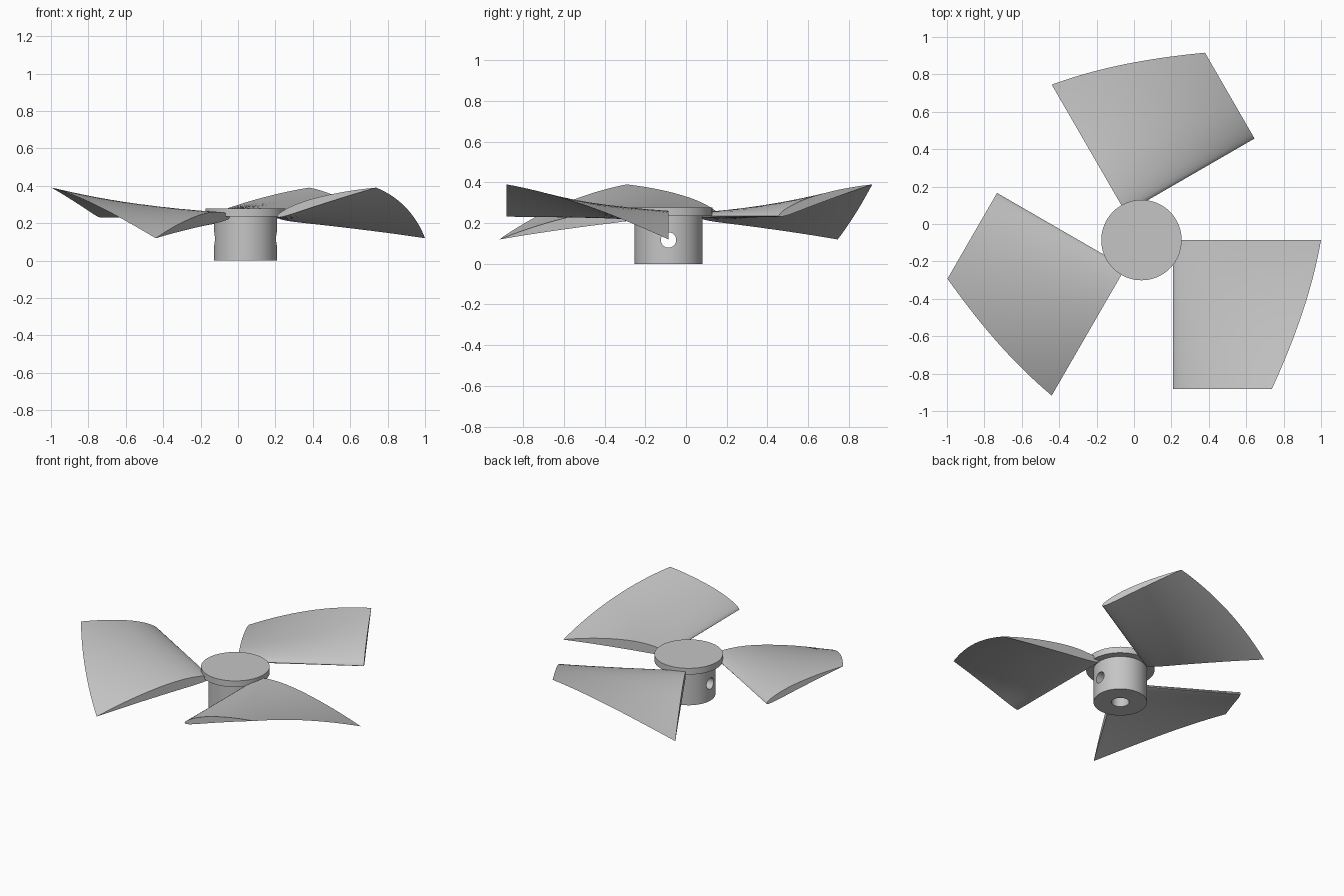
import bpy, bmesh, math
from mathutils import Vector, Matrix

cube = bpy.data.objects.get("Cube")
if cube:
    bpy.data.objects.remove(cube, do_unlink=True)

CENTRE = Vector((0.04, -0.086, 0))
HUB_R, HUB_H = 0.168, 0.235
SPAN = 0.795
RINGS, STEPS = 24, 20

grey = bpy.data.materials.new("plain_grey")
grey.use_nodes = True
colour = (0.56, 0.56, 0.56, 1)
grey.diffuse_color = colour
grey.node_tree.nodes["Principled BSDF"].inputs["Base Color"].default_value = colour


def cylinder(name, radius, depth, location, rotation=(0, 0, 0)):
    bpy.ops.mesh.primitive_cylinder_add(vertices=64, radius=radius, depth=depth,
                                        location=location, rotation=rotation)
    obj = bpy.context.object
    obj.name = name
    obj.data.materials.append(grey)
    return obj


def smooth(obj):
    bpy.ops.object.select_all(action="DESELECT")
    obj.select_set(True)
    bpy.context.view_layer.objects.active = obj
    bpy.ops.object.shade_smooth_by_angle(angle=math.radians(35))


def drill(target, cutter):
    mod = target.modifiers.new("hole", "BOOLEAN")
    mod.operation, mod.solver, mod.object = "DIFFERENCE", "EXACT", cutter
    bpy.context.view_layer.objects.active = target
    bpy.ops.object.modifier_apply(modifier=mod.name)
    bpy.data.objects.remove(cutter, do_unlink=True)


# Hub with a shaft bore and a cross hole for a pin
hub = cylinder("hub", HUB_R, HUB_H, CENTRE + Vector((0, 0, HUB_H / 2)))
drill(hub, cylinder("bore_cutter", 0.055, 0.4, CENTRE))
drill(hub, cylinder("pin_cutter", 0.038, 1, CENTRE + Vector((0, 0, 0.117)),
                    (0, math.pi / 2, 0)))
smooth(hub)

# Cap disc on the hub
cap = cylinder("hub_cap", 0.215, 0.043, CENTRE + Vector((0, 0, 0.256)))
smooth(cap)


def airfoil(camber=0.03, thick=0.08, peak=0.4):
    """Closed unit-chord section, nose at the origin."""
    upper, lower = [], []
    for i in range(STEPS + 1):
        x = (1 - math.cos(math.pi * i / STEPS)) / 2
        half = 5 * thick * (0.2969 * math.sqrt(x) - 0.126 * x - 0.3516 * x**2
                            + 0.2843 * x**3 - 0.1036 * x**4)
        p = peak if x < peak else 1 - peak
        mid = camber * (1 - ((x - peak) / p) ** 2)
        upper.append((x, mid + half))
        lower.append((x, mid - half))
    return upper[::-1] + lower[1:-1]


# Twisted blade lofted through airfoil sections, its nose along a straight edge
section = airfoil()
bm = bmesh.new()
rings = []
for r in range(RINGS + 1):
    t = r / RINGS
    chord = 0.8 - 0.248 * t + 0.06 * t * (1 - t)
    pitch = math.radians(-8.3 + 24.6 * t)
    ring = []
    for x, z in section:
        ring.append(bm.verts.new((
            HUB_R + chord * (x * math.cos(pitch) - z * math.sin(pitch)),
            -SPAN * t,
            0.235 + chord * (x * math.sin(pitch) + z * math.cos(pitch)))))
    rings.append(ring)
for a, b in zip(rings, rings[1:]):
    for i in range(len(a)):
        j = (i + 1) % len(a)
        bm.faces.new((a[i], a[j], b[j], b[i]))
bm.faces.new(rings[0])
bm.faces.new(rings[-1])
bmesh.ops.recalc_face_normals(bm, faces=bm.faces)
blade_mesh = bpy.data.meshes.new("blade")
bm.to_mesh(blade_mesh)
bm.free()
blade_mesh.materials.append(grey)

# Three equally spaced blades
for n, name in enumerate(("left_blade", "rear_blade", "right_blade")):
    blade = bpy.data.objects.new(name, blade_mesh.copy())
    bpy.context.collection.objects.link(blade)
    blade.matrix_world = (Matrix.Translation(CENTRE)
                          @ Matrix.Rotation(n * math.tau / 3, 4, "Z"))
    smooth(blade)
